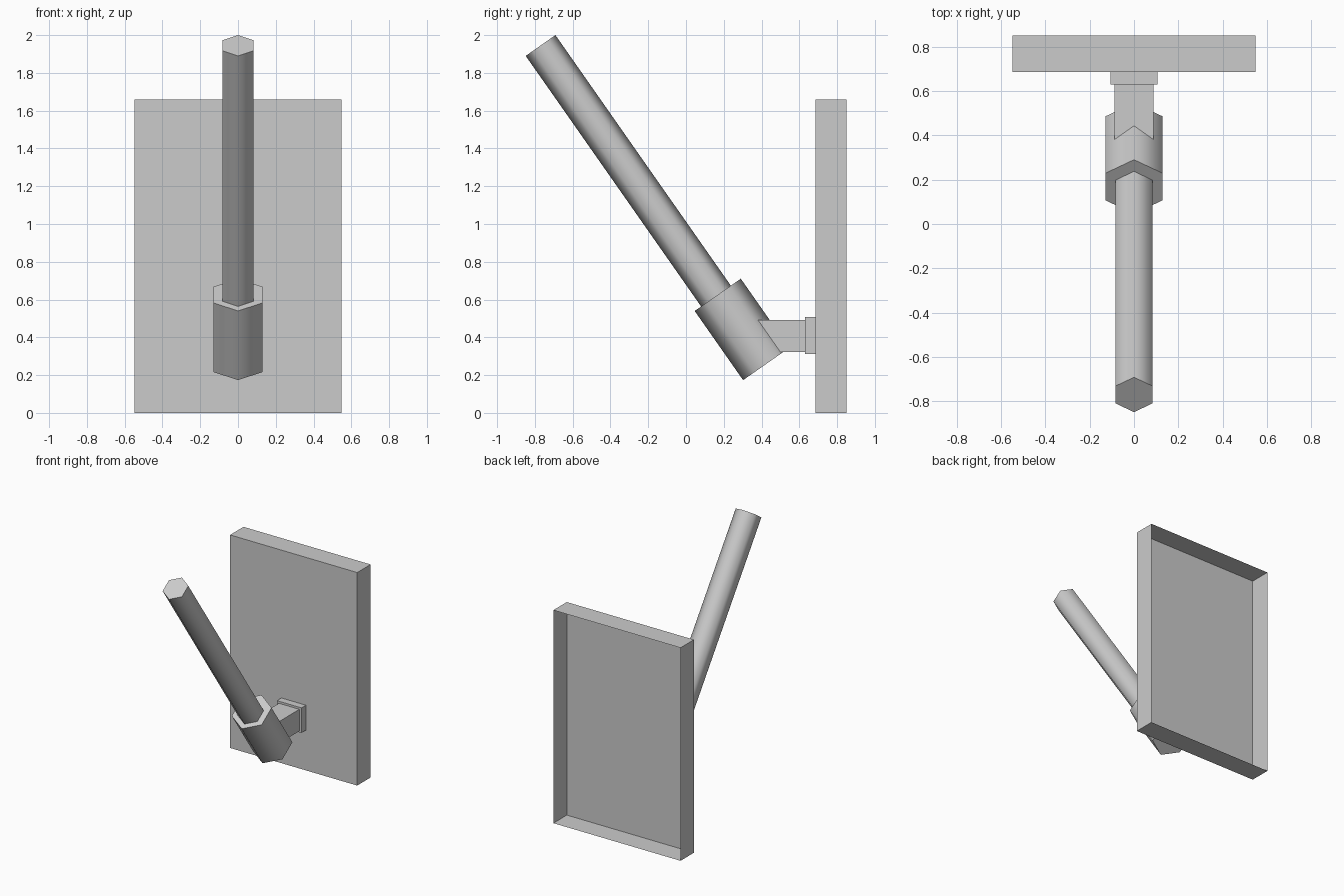
import bpy
import bmesh
from math import radians
from mathutils import Matrix, Vector

cube = bpy.data.objects.get("Cube")
if cube:
    bpy.data.objects.remove(cube, do_unlink=True)

grey = bpy.data.materials.new("plain grey")
grey.use_nodes = True
grey.diffuse_color = (0.6, 0.6, 0.6, 1)
grey.node_tree.nodes["Principled BSDF"].inputs["Base Color"].default_value = (0.6, 0.6, 0.6, 1)

TILT = radians(35)
AXIS = Matrix.Rotation(TILT, 3, "X") @ Vector((0, 0, 1))


def box(name, low, high):
    """Flat-sided block between two opposite corners."""
    low, high = Vector(low), Vector(high)
    bpy.ops.mesh.primitive_cube_add(size=1, location=(low + high) / 2)
    obj = bpy.context.object
    obj.name = name
    obj.scale = high - low
    bpy.ops.object.transform_apply(location=False, rotation=False, scale=True)
    obj.data.materials.append(grey)
    return obj


def hex_rod(name, radius, top, length):
    """Six-sided rod hanging down the tilted axis from its top centre."""
    centre = Vector(top) - AXIS * length / 2
    bpy.ops.mesh.primitive_cylinder_add(vertices=6, radius=radius, depth=length,
                                        location=centre, rotation=(TILT, 0, 0))
    obj = bpy.context.object
    obj.name = name
    obj.data.materials.append(grey)
    # Rounded sides, sharp end caps
    bpy.ops.object.shade_smooth_by_angle(angle=radians(70))
    return obj


# Wall panel: shallow tray, open at the back
panel = box("wall_panel", (-0.548, 0.685, 0), (0.548, 0.85, 1.66))
bm = bmesh.new()
bm.from_mesh(panel.data)
back = [f for f in bm.faces if f.normal.y > 0.9]
bmesh.ops.delete(bm, geom=back, context="FACES_ONLY")
bm.to_mesh(panel.data)
bm.free()

# Mounting foot and arm
box("mounting_foot", (-0.106, 0.63, 0.313), (0.106, 0.685, 0.508))
box("bracket_arm", (-0.088, 0.34, 0.322), (0.088, 0.63, 0.492))

# Tilted socket and the pole it holds
hex_rod("pole_socket", 0.149, (0, 0.168, 0.625), 0.447)
hex_rod("pole", 0.096, (0, -0.77, 1.945), 1.83)
